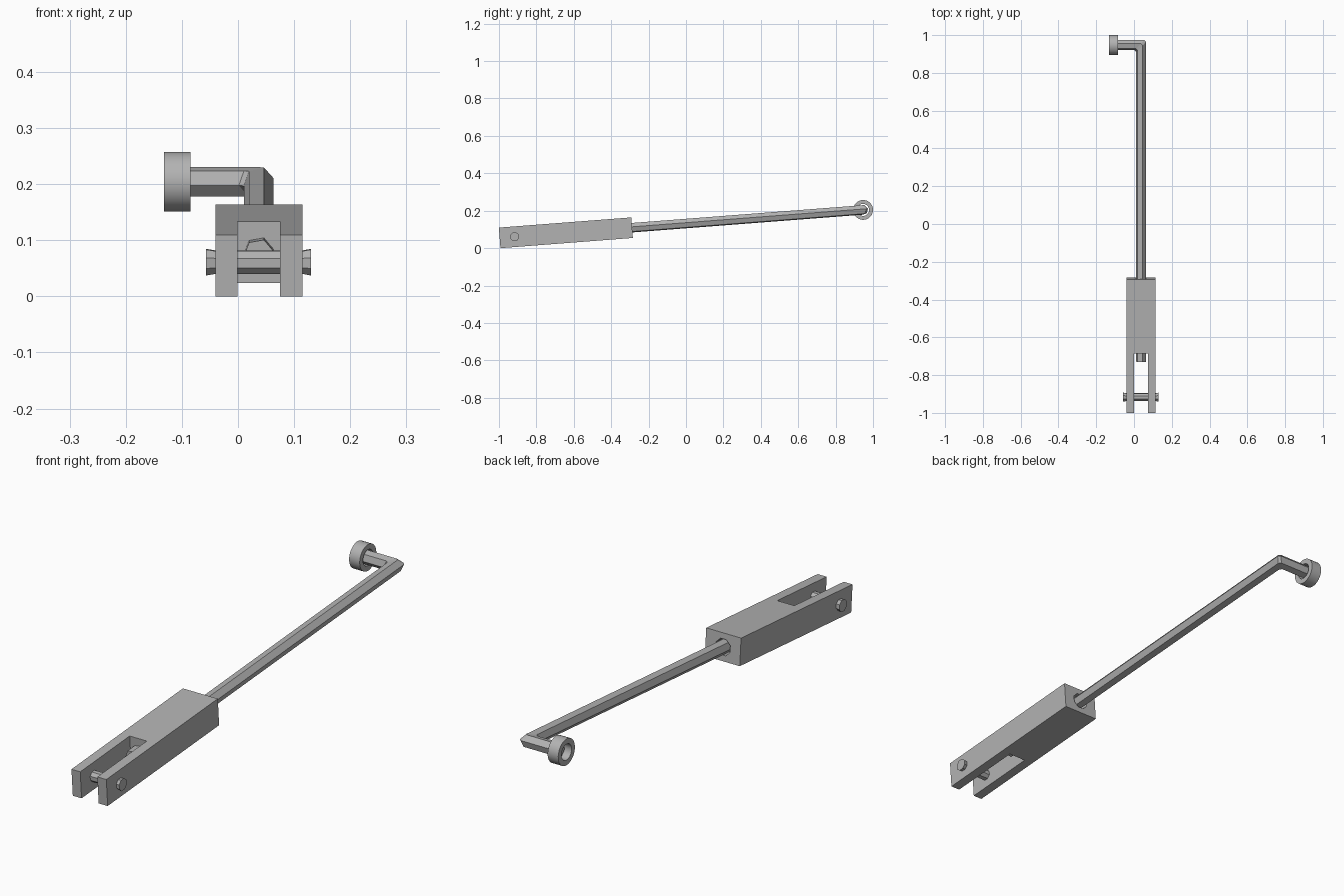
import bpy, bmesh, math
from mathutils import Matrix, Vector

if "Cube" in bpy.data.objects:
    bpy.data.objects.remove(bpy.data.objects["Cube"], do_unlink=True)

steel = bpy.data.materials.new("grey_steel")
steel.use_nodes = True
grey = (0.45, 0.45, 0.45, 1)
steel.diffuse_color = grey
steel.node_tree.nodes["Principled BSDF"].inputs["Base Color"].default_value = grey

# The whole linkage is laid out along +y, then tilted up about its front foot
TILT = Matrix.Translation((0, -0.992, 0)) @ Matrix.Rotation(math.radians(4.4), 4, "X")
MID_X, MID_Z, CORNER_Y = 0.037, 0.055, 1.949


def make_object(name, bm):
    bmesh.ops.recalc_face_normals(bm, faces=bm.faces)
    bm.transform(TILT)
    mesh = bpy.data.meshes.new(name)
    bm.to_mesh(mesh)
    bm.free()
    mesh.materials.append(steel)
    obj = bpy.data.objects.new(name, mesh)
    bpy.context.collection.objects.link(obj)
    return obj


def loft(name, rings, closed=False):
    """Skin a list of matching point rings; cap the ends or join them."""
    bm = bmesh.new()
    loops = [[bm.verts.new(p) for p in ring] for ring in rings]
    n = len(loops[0])
    pairs = list(zip(loops, loops[1:] + loops[:1])) if closed else list(zip(loops, loops[1:]))
    for a, b in pairs:
        for i in range(n):
            j = (i + 1) % n
            bm.faces.new((a[i], a[j], b[j], b[i]))
    if not closed:
        bm.faces.new(loops[0])
        bm.faces.new(loops[-1])
    return make_object(name, bm)


def polygon(sides, radius, start=0):
    angles = [math.radians(start) + math.tau * i / sides for i in range(sides)]
    return [(radius * math.cos(a), radius * math.sin(a)) for a in angles]


def ring_x(x, y, radius, sides, start=0):
    return [Vector((x, y + u, MID_Z + w)) for u, w in polygon(sides, radius, start)]


# Clevis block: forked outline extruded upward
left, right, slot_l, slot_r, length, slot_end = -0.04, 0.115, -0.001, 0.075, 0.71, 0.315
outline = [(left, 0), (slot_l, 0), (slot_l, slot_end), (slot_r, slot_end),
           (slot_r, 0), (right, 0), (right, length), (left, length)]
block = loft("clevis_block", [[(x, y, z) for x, y in outline] for z in (0, 0.11)])

# Socket bored in the back of the block, slightly wider than the rod
bore = polygon(8, 0.034, 22.5)
cutter = loft("socket_cutter", [[(MID_X + u, y, MID_Z + w) for u, w in bore]
                                for y in (length - 0.12, length + 0.05)])
cutter.hide_render = True
cutter.hide_viewport = True
cut = block.modifiers.new("socket", "BOOLEAN")
cut.operation = "DIFFERENCE"
cut.solver = "EXACT"
cut.object = cutter

# Hexagonal rod with a mitred, slightly chamfered elbow
hexagon = polygon(6, 0.027, 10)
chamfer = 0.009
rod_rings = [
    [(MID_X + u, 0.268, MID_Z + w) for u, w in hexagon],
    [(MID_X + u, CORNER_Y + u - chamfer, MID_Z + w) for u, w in hexagon],
    [(MID_X + u - chamfer, CORNER_Y + u, MID_Z + w) for u, w in hexagon],
    [(-0.105, CORNER_Y + u, MID_Z + w) for u, w in hexagon],
]
loft("bent_rod", rod_rings)

# Cross pin through the fork, with slightly flared ends
loft("cross_pin", [ring_x(x, 0.08, r, 8, 22.5) for x, r in
                   ((-0.057, 0.025), (left, 0.022), (right, 0.022), (0.13, 0.025))])

# Bushing ring around the end of the rod arm
bushing = loft("end_bushing", [ring_x(x, CORNER_Y, r, 32) for x, r in
                               ((-0.132, 0.053), (-0.085, 0.053), (-0.085, 0.032), (-0.132, 0.032))],
               closed=True)
bpy.ops.object.select_all(action="DESELECT")
bushing.select_set(True)
bpy.context.view_layer.objects.active = bushing
bpy.ops.object.shade_smooth_by_angle(angle=math.radians(35))
